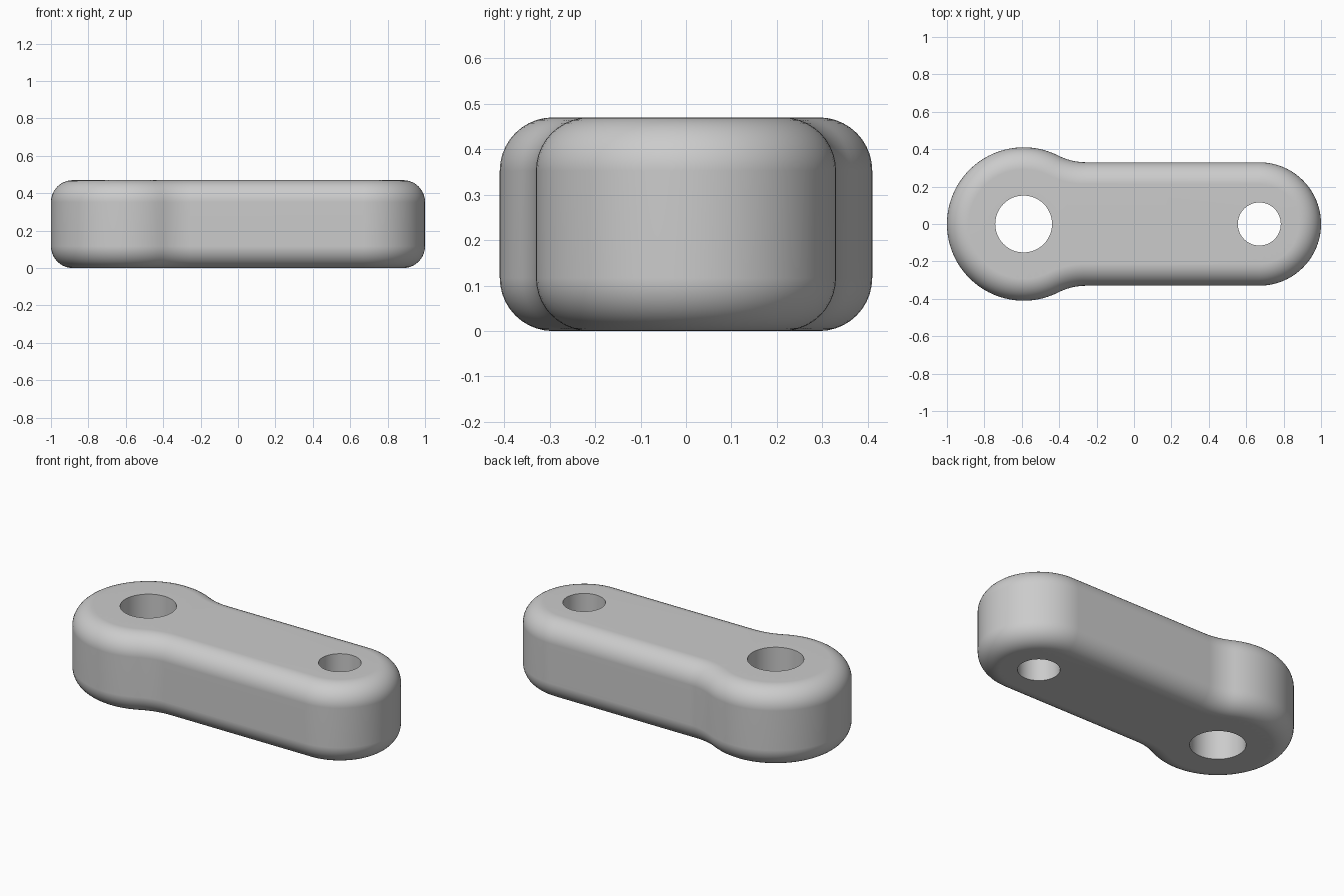
import bpy
import bmesh
from math import sin, cos, pi, radians, sqrt, atan2

cube = bpy.data.objects.get("Cube")
if cube:
    bpy.data.objects.remove(cube, do_unlink=True)

HEIGHT, ROUND = 0.47, 0.117
BIG_X, BIG_R, BIG_HOLE = -0.59, 0.41, 0.152
SMALL_X, SMALL_R, SMALL_HOLE = 0.67, 0.33, 0.115
FILLET = 0.33
STEPS = 10


def arc(cx, cy, r, a0, a1, n):
    return [(cx + r * cos(a0 + (a1 - a0) * i / n),
             cy + r * sin(a0 + (a1 - a0) * i / n)) for i in range(n + 1)]


def outline(inset):
    """Two round ends joined by a bar, with filleted necks, offset inwards."""
    reach = sqrt((BIG_R + FILLET) ** 2 - (SMALL_R + FILLET) ** 2)
    ang = atan2(SMALL_R + FILLET, reach)
    small = arc(SMALL_X, 0, SMALL_R - inset, 0, pi / 2, 20)
    neck = arc(BIG_X + reach, SMALL_R + FILLET, FILLET + inset,
               -pi / 2, ang - pi, 10)
    big = arc(BIG_X, 0, BIG_R - inset, ang, pi, 28)
    half = small + neck + big[1:]
    return half + [(x, -y) for x, y in reversed(half[1:-1])]


def ring(bm, points, z):
    return [bm.verts.new((x, y, z)) for x, y in points]


def bridge(bm, a, b):
    for i in range(len(a)):
        j = (i + 1) % len(a)
        bm.faces.new((a[i], a[j], b[j], b[i]))


def loop_edges(bm, loop):
    return [bm.edges.get((loop[i - 1], loop[i])) for i in range(len(loop))]


bm = bmesh.new()

# Outer wall with rounded rims
lower = [(ROUND * (1 - sin(t)), ROUND * (1 - cos(t)))
         for t in (pi / 2 * i / STEPS for i in range(STEPS, -1, -1))]
lower = [(ROUND - inset, z) for inset, z in lower]
profile = [(ROUND * (1 - sin(pi / 2 * i / STEPS)),
            ROUND * (1 - cos(pi / 2 * i / STEPS))) for i in range(STEPS + 1)]
profile += [(inset, HEIGHT - z) for inset, z in reversed(profile)]
rings = [ring(bm, outline(inset), z) for inset, z in profile]
for a, b in zip(rings, rings[1:]):
    bridge(bm, a, b)

# Straight through holes
caps = {0: [rings[0]], 1: [rings[-1]]}
for x, r in ((BIG_X, BIG_HOLE), (SMALL_X, SMALL_HOLE)):
    circle = arc(x, 0, r, 0, 2 * pi, 48)[:-1]
    bottom, top = ring(bm, circle, 0), ring(bm, circle, HEIGHT)
    bridge(bm, top, bottom)
    caps[0].append(bottom)
    caps[1].append(top)

# Flat top and bottom around the holes
for loops in caps.values():
    edges = [e for loop in loops for e in loop_edges(bm, loop)]
    bmesh.ops.triangle_fill(bm, use_beauty=True, use_dissolve=False, edges=edges)

bmesh.ops.recalc_face_normals(bm, faces=bm.faces)
mesh = bpy.data.meshes.new("link_arm")
bm.to_mesh(mesh)
bm.free()

arm = bpy.data.objects.new("link_arm", mesh)
bpy.context.collection.objects.link(arm)

# Plain grey finish
grey = bpy.data.materials.new("light_grey")
grey.use_nodes = True
colour = (0.6, 0.6, 0.6, 1)
grey.diffuse_color = colour
grey.node_tree.nodes["Principled BSDF"].inputs["Base Color"].default_value = colour
mesh.materials.append(grey)

# Smooth shading with crisp hole edges
bpy.ops.object.select_all(action="DESELECT")
arm.select_set(True)
bpy.context.view_layer.objects.active = arm
bpy.ops.object.shade_smooth_by_angle(angle=radians(35))
weighted = arm.modifiers.new("weighted_normals", "WEIGHTED_NORMAL")
weighted.keep_sharp = True
